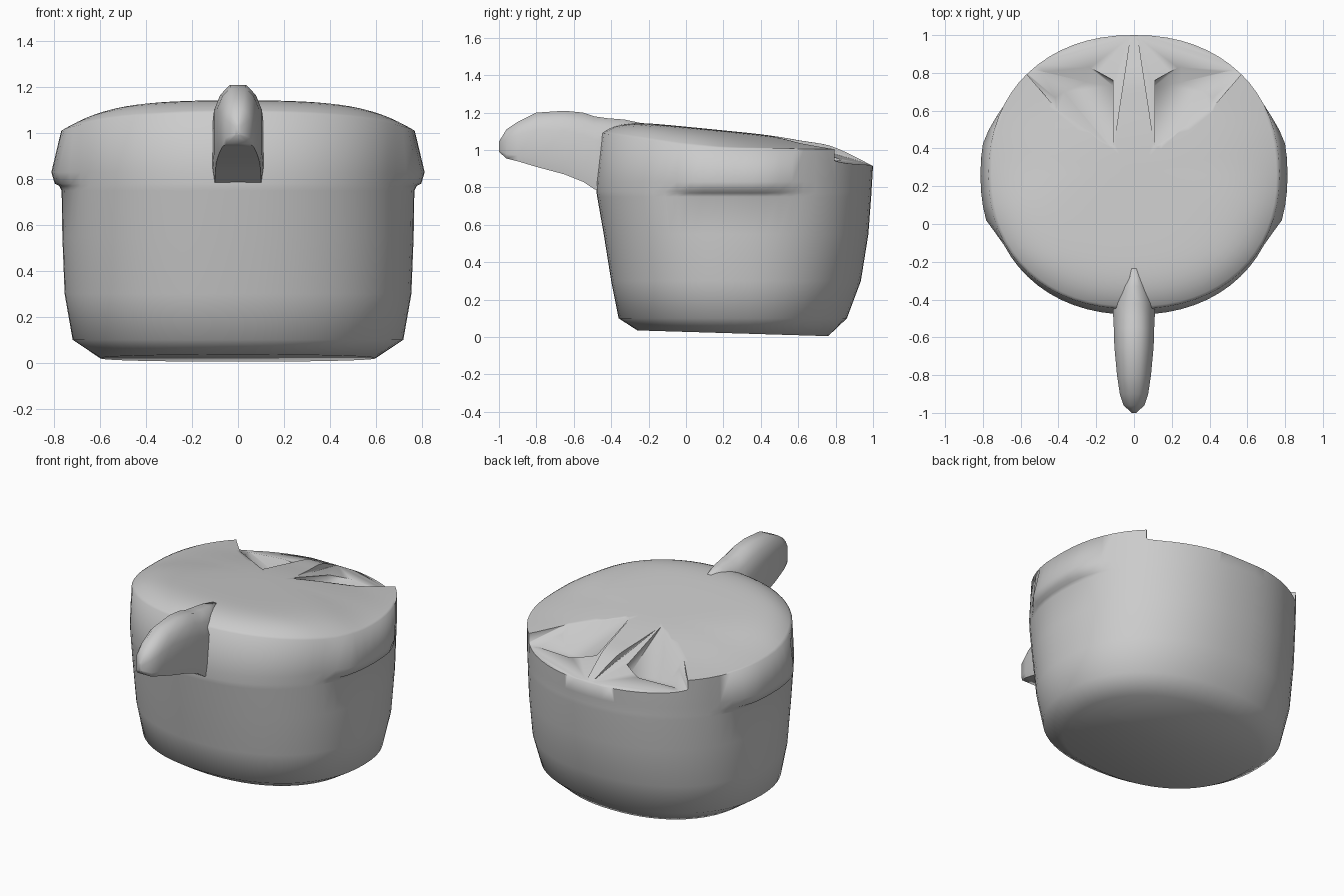
import bpy, bmesh, math

cube = bpy.data.objects.get("Cube")
if cube:
    bpy.data.objects.remove(cube)

SIDES = 64
MID_Y = 0.26


def interp(x, pts):
    for (x0, y0), (x1, y1) in zip(pts, pts[1:]):
        if x <= x1:
            return y0 + (y1 - y0) * max(0, (x - x0) / (x1 - x0))
    return pts[-1][1]


def make_object(name, bm):
    bmesh.ops.recalc_face_normals(bm, faces=bm.faces)
    mesh = bpy.data.meshes.new(name)
    bm.to_mesh(mesh)
    bm.free()
    obj = bpy.data.objects.new(name, mesh)
    bpy.context.collection.objects.link(obj)
    return obj


def bridge(bm, a, b):
    n = len(a)
    for i in range(n):
        bm.faces.new((a[i], a[(i + 1) % n], b[(i + 1) % n], b[i]))


def smooth(obj, degrees):
    bpy.ops.object.select_all(action="DESELECT")
    obj.select_set(True)
    bpy.context.view_layer.objects.active = obj
    bpy.ops.object.shade_smooth_by_angle(angle=math.radians(degrees))


def carve(target, points):
    bm = bmesh.new()
    for p in points:
        bm.verts.new(p)
    bmesh.ops.convex_hull(bm, input=bm.verts)
    loose = [v for v in bm.verts if not v.link_faces]
    bmesh.ops.delete(bm, geom=loose, context="VERTS")
    cutter = make_object("recess_cutter", bm)
    cutter.hide_render = True
    cut = target.modifiers.new("recess", "BOOLEAN")
    cut.operation = "DIFFERENCE"
    cut.solver = "EXACT"
    cut.object = cutter
    bpy.context.view_layer.objects.active = target
    bpy.ops.object.modifier_apply(modifier=cut.name)
    bpy.data.objects.remove(cutter)


# Along the depth: rim height, centre line height, and how full the dome is
RIM = [(-0.45, 1.09), (-0.25, 1.06), (-0.05, 1.03), (0.2, 1.01),
       (0.8, 1.005), (0.87, 0.98), (1.0, 0.915)]
RIDGE = [(-0.45, 1.17), (0.75, 1.05), (0.87, 0.985), (1.0, 0.915)]
FULLNESS = [(-0.2, 8), (0.3, 3), (0.6, 2)]
RIM_SIZE = (0.77, -0.45, 1.0)


def oval(angle, half_width, front, back):
    c, s = [math.copysign(abs(f) ** (2 / 2.2), f) for f in (math.cos(angle), math.sin(angle))]
    return half_width * c, MID_Y + s * (back - MID_Y if s > 0 else MID_Y - front)


def lid_height(y, t):
    rim, ridge = interp(y, RIM), interp(y, RIDGE)
    return rim + (ridge - rim) * (1 - t ** interp(y, FULLNESS))


# Body wall: height, half width, front, back, side lip bulge
WALL = [(0.02, 0.60, -0.26, 0.76, 0), (0.10, 0.72, -0.36, 0.86, 0),
        (0.30, 0.755, -0.40, 0.935, 0), (0.55, 0.765, -0.44, 0.975, 0),
        (0.75, 0.768, -0.475, 0.99, 0), (0.77, 0.768, -0.478, 0.992, 0.01),
        (0.78, 0.768, -0.478, 0.992, 0.03), (0.83, 0.77, -0.48, 0.995, 0.043)]

bm = bmesh.new()
angles = [2 * math.pi * i / SIDES for i in range(SIDES)]
rings = []
for z, half, front, back, bulge in WALL:
    ring = []
    for a in angles:
        x, y = oval(a, half, front, back)
        grip = interp(y, [(-0.09, 0), (0.02, 1), (0.44, 1), (0.62, 0)])
        x += math.copysign(bulge * grip, x) if abs(x) > 0.3 else 0
        tilt = -0.03 * (y - MID_Y) if z < 0.05 else 0
        ring.append(bm.verts.new((x, y, z + tilt)))
    rings.append(ring)

# Domed lid
STEPS = 16
for k in range(STEPS):
    t = 1 - (k / STEPS) ** 1.4
    ring = []
    for a in angles:
        x, y = oval(a, *RIM_SIZE)
        x, y = x * t, MID_Y + (y - MID_Y) * t
        ring.append(bm.verts.new((x, y, lid_height(y, t))))
    rings.append(ring)
for a, b in zip(rings, rings[1:]):
    bridge(bm, a, b)
bm.faces.new(rings[0])
apex = bm.verts.new((0, MID_Y, lid_height(MID_Y, 0)))
for i in range(SIDES):
    bm.faces.new((rings[-1][i], rings[-1][(i + 1) % SIDES], apex))
body = make_object("body", bm)

# Either side of the rear spine: a sloped step down to the rim, then a basin in it
EDGE = [(0.11, 0.40, 1.09), (0.41, 0.61, 1.04)]
ABOVE = [(x, y, 1.3) for x, y, z in EDGE]
STEP = [(0.10, 0.73, 0.98), (0.25, 0.84, 0.955), (0.50, 0.81, 0.945),
        (0.60, 0.83, 0.93), (0.02, 0.99, 0.922), (0.35, 1.05, 0.912),
        (0.02, 0.99, 1.3), (0.60, 0.83, 1.3), (0.10, 0.73, 1.3), (0.35, 1.05, 1.3)]
BASIN = [(0.11, 0.73, 0.90), (0.25, 0.75, 0.885), (0.37, 0.70, 0.905),
         (0.25, 0.84, 0.957), (0.50, 0.81, 0.947), (0.11, 0.76, 0.957),
         (0.25, 0.84, 1.3), (0.50, 0.81, 1.3), (0.11, 0.76, 1.3)]
for side in (1, -1):
    for shape in (STEP, BASIN):
        carve(body, [(side * x, y, z) for x, y, z in EDGE + ABOVE + shape])
smooth(body, 75)

# Front handle: y, half width, top, bottom
HANDLE = [(-0.22, 0.03, 1.14, 0.85), (-0.33, 0.08, 1.163, 0.85), (-0.42, 0.11, 1.17, 0.77),
          (-0.49, 0.11, 1.18, 0.79), (-0.55, 0.107, 1.20, 0.83),
          (-0.65, 0.104, 1.21, 0.87), (-0.80, 0.09, 1.20, 0.91),
          (-0.90, 0.075, 1.15, 0.94), (-0.96, 0.055, 1.11, 0.955),
          (-1.0, 0.012, 1.045, 0.99)]
SECTION = [(0.35, 1), (0.75, 0.87), (1, 0.68), (1, 0.15), (0.92, 0)]
bm = bmesh.new()
rings = []
for y, half, top, bottom in HANDLE:
    loop = SECTION + [(-x, h) for x, h in reversed(SECTION)]
    rings.append([bm.verts.new((x * half, y, bottom + h * (top - bottom))) for x, h in loop])
for a, b in zip(rings, rings[1:]):
    bridge(bm, a, b)
bm.faces.new(rings[0])
bm.faces.new(rings[-1])
handle = make_object("front_handle", bm)
smooth(handle, 75)
